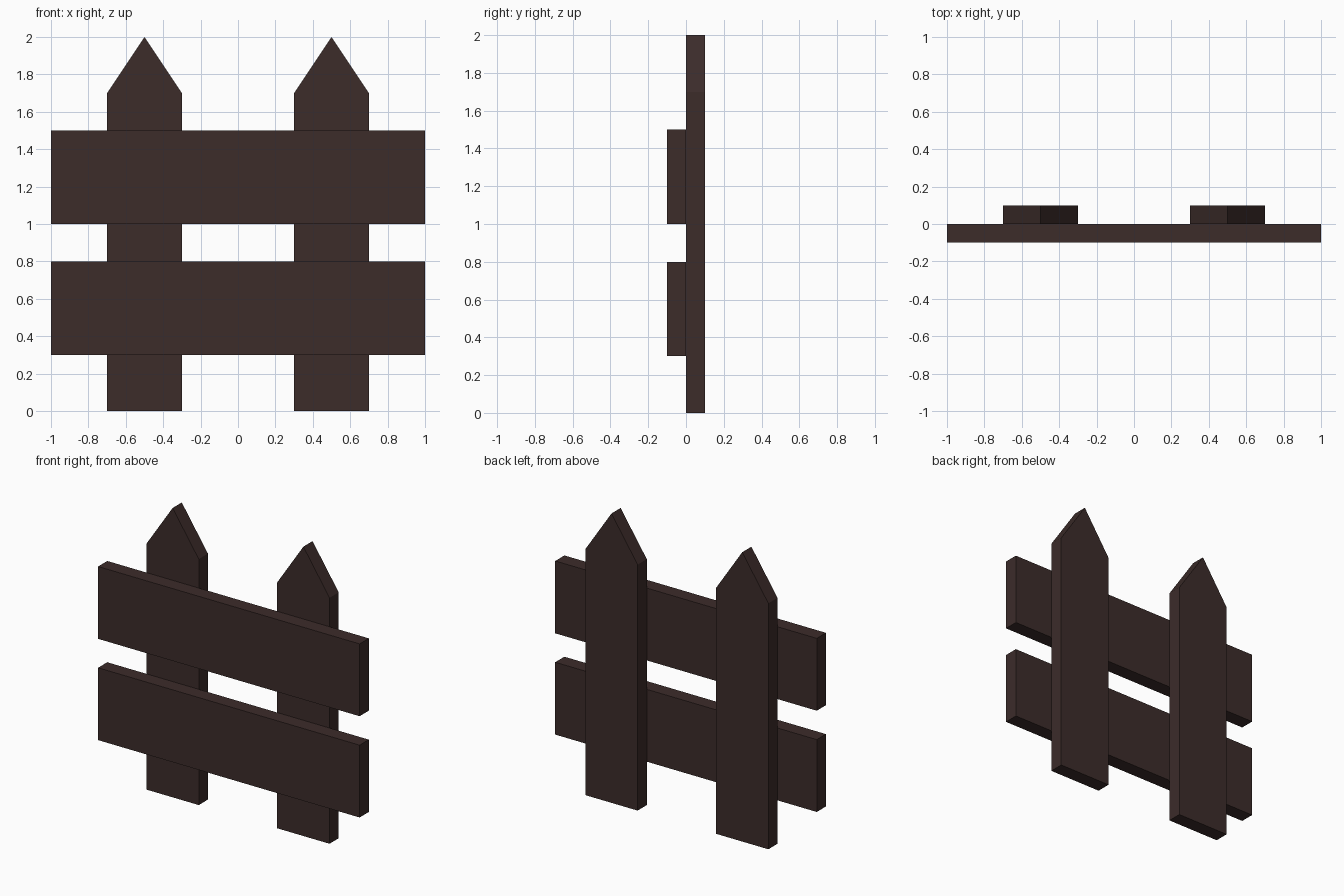
import bpy
import bmesh

if "Cube" in bpy.data.objects:
    bpy.data.objects.remove(bpy.data.objects["Cube"])

# Dark brown wood
wood = bpy.data.materials.new("dark_wood")
wood.diffuse_color = (0.045, 0.025, 0.023, 1)
wood.use_nodes = True
wood.node_tree.nodes["Principled BSDF"].inputs["Base Color"].default_value = wood.diffuse_color


def board(name, profile, y0, y1):
    """Extrude an (x, z) outline from y0 back to y1."""
    bm = bmesh.new()
    face = bm.faces.new([bm.verts.new((x, y0, z)) for x, z in profile])
    ext = bmesh.ops.extrude_face_region(bm, geom=[face])
    moved = [v for v in ext["geom"] if isinstance(v, bmesh.types.BMVert)]
    bmesh.ops.translate(bm, verts=moved, vec=(0, y1 - y0, 0))
    bmesh.ops.recalc_face_normals(bm, faces=bm.faces)
    mesh = bpy.data.meshes.new(name)
    bm.to_mesh(mesh)
    bm.free()
    mesh.materials.append(wood)
    obj = bpy.data.objects.new(name, mesh)
    bpy.context.collection.objects.link(obj)
    return obj


# Pointed upright pickets at the back
for side, cx in (("left", -0.5), ("right", 0.5)):
    board(f"{side}_picket",
          [(cx - 0.2, 0), (cx + 0.2, 0), (cx + 0.2, 1.7), (cx, 2), (cx - 0.2, 1.7)],
          0, 0.1)

# Horizontal rails across the front
for level, z in (("lower", 0.3), ("upper", 1.0)):
    board(f"{level}_rail", [(-1, z), (1, z), (1, z + 0.5), (-1, z + 0.5)], -0.1, 0)
